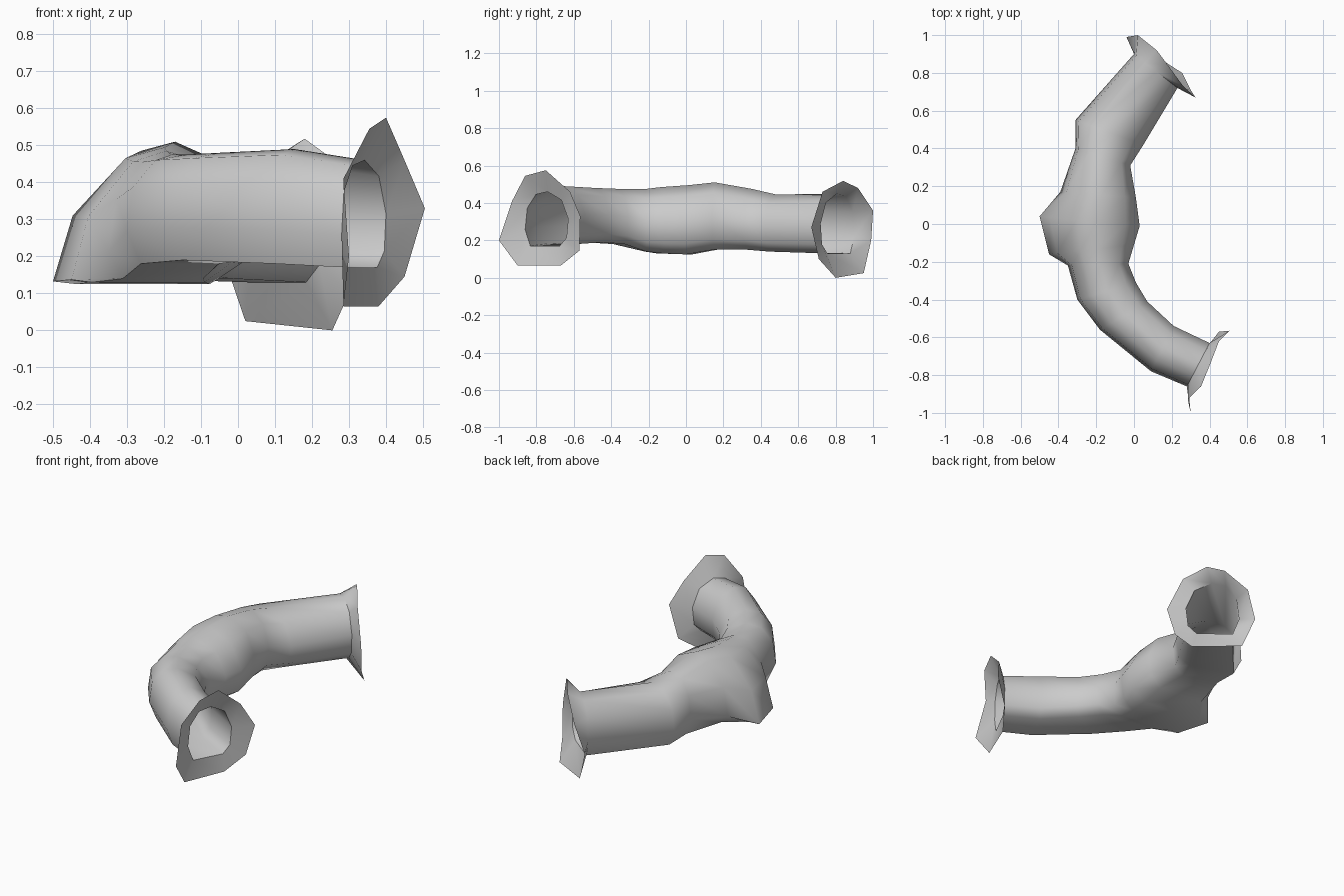
import bpy, bmesh

# Cross-section: (across from outer to inner wall, height fraction)
ROUND = [(0, .3), (.05, .7), (.25, .95), (.52, 1), (.84, .85),
         (1, .5), (.96, .15), (.8, 0), (.12, 0)]
BULGED = [(0, .02), (.1, .5), (.37, .92), (.57, 1), (.86, .85),
          (1, .5), (.96, .15), (.8, 0), (.12, 0)]

# Stations along the bend: outer x,y, inner x,y, top z, bottom z, bulge amount
STATIONS = [
    (.28, -.86, .40, -.63, .46, .17, 0),
    (.09, -.78, .21, -.54, .49, .18, 0),
    (-.18, -.56, .07, -.41, .48, .19, 0),
    (-.30, -.40, .01, -.31, .475, .18, 0),
    (-.35, -.22, -.03, -.21, .475, .14, .3),
    (-.45, -.16, 0, -.11, .485, .13, 1),
    (-.50, .04, .03, -.01, .495, .125, 1),
    (-.39, .17, .01, .14, .51, .15, .6),
    (-.31, .40, -.02, .31, .475, .15, 0),
    (-.31, .55, .05, .42, .445, .14, 0),
    (0, .90, .23, .72, .45, .13, 0),
]

# Irregular flared rims
NEAR_RIM = [(.30, -1, .2), (.285, -.93, .41), (.355, -.86, .545),
            (.40, -.75, .575), (.45, -.62, .46), (.505, -.565, .33),
            (.45, -.57, .145), (.38, -.67, .065), (.285, -.9, .065)]
FAR_RIM = [(-.04, .99, .2), (.02, 1, .36), (.12, .92, .48),
           (.18, .84, .518), (.26, .73, .46), (.325, .67, .27),
           (.30, .71, .1), (.255, .8, 0), (.02, .95, .025)]


def section(ox, oy, ix, iy, top, bottom, bulge):
    ring = []
    for (s0, h0), (s1, h1) in zip(ROUND, BULGED):
        s = s0 + (s1 - s0) * bulge
        h = h0 + (h1 - h0) * bulge
        ring.append((ox + (ix - ox) * s, oy + (iy - oy) * s,
                     bottom + (top - bottom) * h))
    return ring


# Hollow bent tube, open at both flared ends
bm = bmesh.new()
rings = [NEAR_RIM] + [section(*s) for s in STATIONS] + [FAR_RIM]
loops = [[bm.verts.new(p) for p in r] for r in rings]
for a, b in zip(loops, loops[1:]):
    n = len(a)
    for i in range(n):
        j = (i + 1) % n
        bm.faces.new((a[i], a[j], b[j], b[i]))
bmesh.ops.recalc_face_normals(bm, faces=bm.faces[:])

mesh = bpy.data.meshes.new("bent_tunnel")
bm.to_mesh(mesh)
bm.free()
tunnel = bpy.data.objects.new("bent_tunnel", mesh)
bpy.context.collection.objects.link(tunnel)
bpy.context.view_layer.objects.active = tunnel
tunnel.select_set(True)
bpy.ops.object.shade_smooth_by_angle(angle=0.87)
